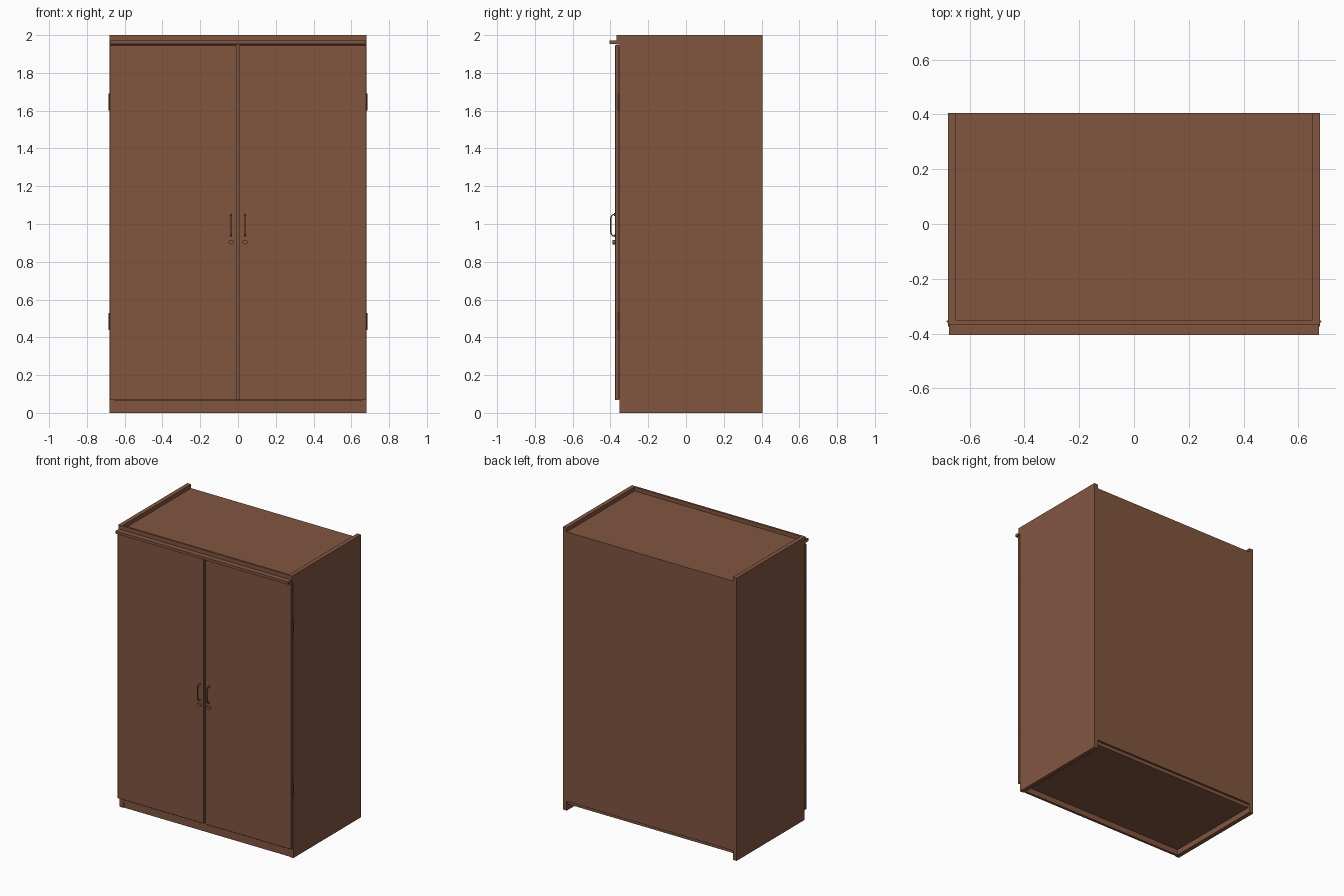
import bpy, math

if "Cube" in bpy.data.objects:
    bpy.data.objects.remove(bpy.data.objects["Cube"])

wood = bpy.data.materials.new("brown wood")
wood.diffuse_color = (0.22, 0.092, 0.051, 1)
wood.use_nodes = True
wood.node_tree.nodes["Principled BSDF"].inputs["Base Color"].default_value = wood.diffuse_color


def box(name, x0, x1, y0, y1, z0, z1, bevel=0.0):
    bpy.ops.mesh.primitive_cube_add(size=1, location=((x0 + x1) / 2, (y0 + y1) / 2, (z0 + z1) / 2))
    ob = bpy.context.object
    ob.name = name
    ob.scale = (x1 - x0, y1 - y0, z1 - z0)
    bpy.ops.object.transform_apply(location=False, rotation=False, scale=True)
    ob.data.materials.append(wood)
    if bevel:
        mod = ob.modifiers.new("soft edge", 'BEVEL')
        mod.width = bevel
        mod.segments = 1
    return ob


def cylinder(name, loc, radius, depth, along_y=False, sides=16):
    rot = (math.pi / 2, 0, 0) if along_y else (0, 0, 0)
    bpy.ops.mesh.primitive_cylinder_add(vertices=sides, radius=radius, depth=depth, location=loc, rotation=rot)
    ob = bpy.context.object
    ob.name = name
    ob.data.materials.append(wood)
    bpy.ops.object.shade_smooth_by_angle(angle=math.radians(40))
    return ob


def bow_handle(name, x):
    # Bent wire running out from the door and back
    cu = bpy.data.curves.new(name, 'CURVE')
    cu.dimensions = '3D'
    cu.bevel_depth = 0.0035
    cu.bevel_resolution = 2
    cu.use_fill_caps = True
    path = [(-0.373, 1.05), (-0.386, 1.05), (-0.394, 1.043), (-0.398, 1.03),
            (-0.398, 0.957), (-0.394, 0.944), (-0.386, 0.937), (-0.373, 0.937)]
    sp = cu.splines.new('POLY')
    sp.points.add(len(path) - 1)
    for p, (y, z) in zip(sp.points, path):
        p.co = (x, y, z, 1)
    ob = bpy.data.objects.new(name, cu)
    bpy.context.collection.objects.link(ob)
    cu.materials.append(wood)


# Carcass: back, floor, recessed top and plinth between the sides
box("back_panel", -0.65, 0.65, 0.39, 0.405, 0.065, 1.972)
box("bottom_panel", -0.65, 0.65, -0.353, 0.39, 0.04, 0.066)
box("top_panel", -0.65, 0.65, -0.353, 0.39, 1.945, 1.972)
box("plinth", -0.65, 0.65, -0.348, -0.33, 0.0, 0.065)

# Front fascia and projecting cornice
box("top_fascia", -0.68, 0.68, -0.367, -0.353, 1.95, 2.0)
box("cornice", -0.675, 0.675, -0.405, -0.367, 1.953, 1.972)

# Strip covering the gap behind the doors
box("door_stop", -0.025, 0.025, -0.357, -0.345, 0.07, 1.945)

for s, side in ((-1, "left"), (1, "right")):
    box(side + "_side_panel", *sorted((s * 0.65, s * 0.68)), -0.353, 0.405, 0.0, 2.0)
    box(side + "_door", *sorted((s * 0.007, s * 0.68)), -0.375, -0.357, 0.068, 1.947, 0.0015)
    # Handle with round end plates
    x = s * 0.037
    bow_handle(side + "_handle", x)
    for z in (0.937, 1.05):
        cylinder(side + "_handle_rosette", (x, -0.377, z), 0.007, 0.006, True)
    # Lock barrel, slightly oval
    lock = cylinder(side + "_lock", (x, -0.382, 0.904), 0.0115, 0.016, True, 24)
    lock.scale = (1.35, 1, 1)
    # Hinge knuckles
    for z in (0.485, 1.645):
        cylinder(side + "_hinge", (s * 0.68, -0.356, z), 0.0045, 0.09)
